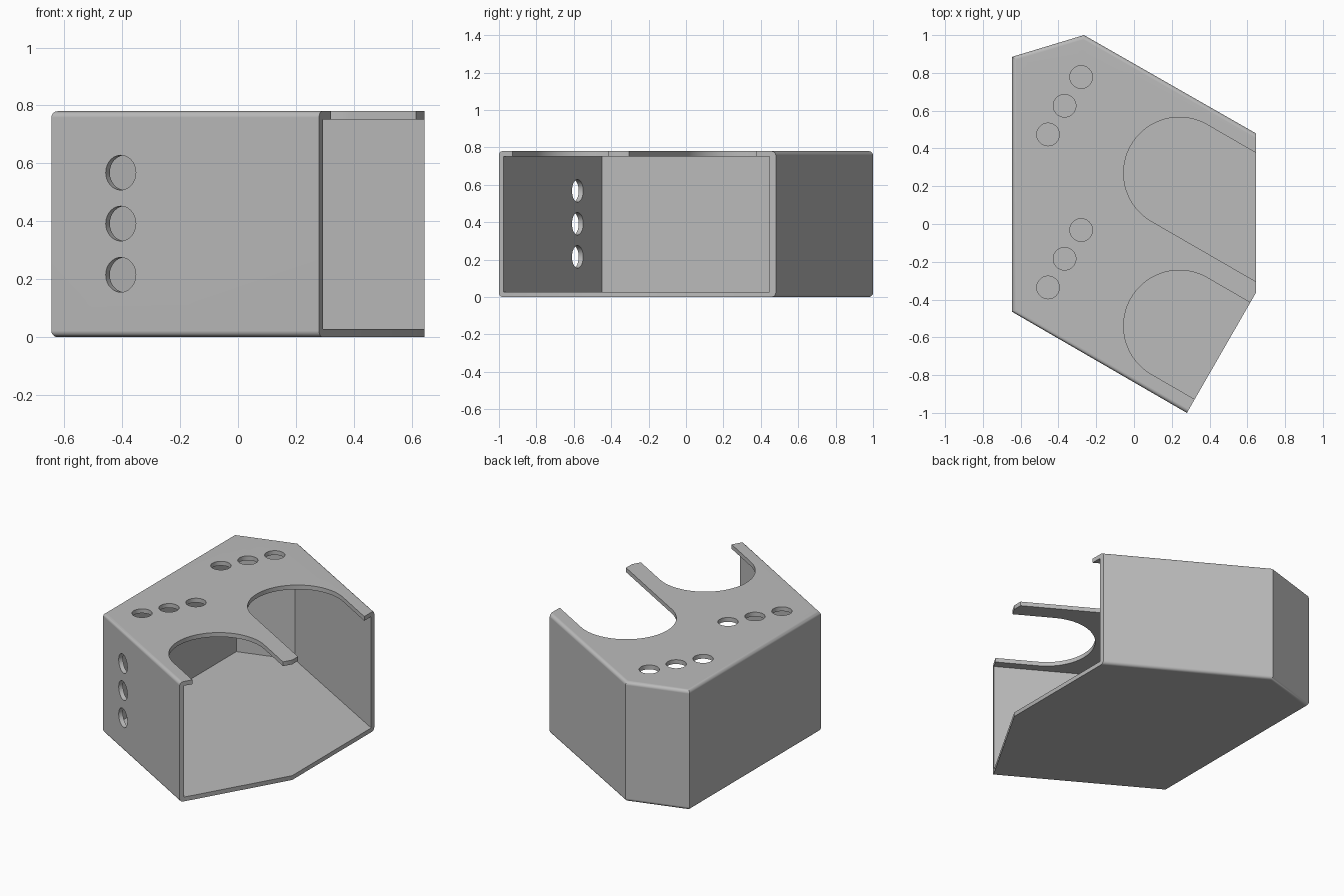
import bpy, bmesh, math
from mathutils import Vector

cube = bpy.data.objects.get("Cube")
if cube:
    bpy.data.objects.remove(cube, do_unlink=True)

HEIGHT, WALL, FILLET = 0.78, 0.028, 0.022
HOLE_R, SLOT_R = 0.06, 0.295

# Plan outline, counter-clockwise; the second and third edges are open
OUTLINE = [Vector(p) for p in (
    (-0.645, -0.465), (0.28, -1.0), (0.645, -0.365),
    (0.645, 0.48), (-0.265, 1.0), (-0.645, 0.885))]
OPEN = (1, 2)
COUNT = len(OUTLINE)

grey = bpy.data.materials.new("plain grey")
grey.use_nodes = True
grey.diffuse_color = (0.5, 0.5, 0.5, 1)
grey.node_tree.nodes["Principled BSDF"].inputs["Base Color"].default_value = (0.5, 0.5, 0.5, 1)


def prism(name, points, z0, z1, fillet=False):
    """Extrude a plan outline between two heights."""
    bm = bmesh.new()
    face = bm.faces.new([bm.verts.new((p[0], p[1], z0)) for p in points])
    result = bmesh.ops.extrude_face_region(bm, geom=[face])
    top = [v for v in result["geom"] if isinstance(v, bmesh.types.BMVert)]
    bmesh.ops.translate(bm, verts=top, vec=(0, 0, z1 - z0))
    bmesh.ops.recalc_face_normals(bm, faces=bm.faces)
    if fillet:
        # Round the top and bottom edges of the closed walls only
        mids = [(points[i] + points[(i + 1) % COUNT]) / 2
                for i in range(COUNT) if i not in OPEN]
        edges = []
        for e in bm.edges:
            mid = (e.verts[0].co + e.verts[1].co) / 2
            if any((mid.xy - m).length < 0.001 for m in mids):
                edges.append(e)
        bmesh.ops.bevel(bm, geom=edges, offset=FILLET, segments=5,
                        profile=0.5, affect='EDGES')
    mesh = bpy.data.meshes.new(name)
    bm.to_mesh(mesh)
    bm.free()
    mesh.materials.append(grey)
    obj = bpy.data.objects.new(name, mesh)
    bpy.context.collection.objects.link(obj)
    return obj


def inset_outline():
    """Move walled edges in by the wall, and open edges well outside."""
    normals, shifts = [], []
    for i in range(COUNT):
        d = (OUTLINE[(i + 1) % COUNT] - OUTLINE[i]).normalized()
        normals.append(Vector((-d.y, d.x)))
        shifts.append(-0.2 if i in OPEN else WALL)
    points = []
    for i, p in enumerate(OUTLINE):
        m, n = normals[i - 1], normals[i]
        a, b = shifts[i - 1], shifts[i]
        det = m.x * n.y - m.y * n.x
        points.append(p + Vector((a * n.y - b * m.y, b * m.x - a * n.x)) / det)
    return points


def slot_outline(x, y):
    """U shape: half circle with straight sides running out of the open edge."""
    out = math.radians(-30)
    arc = [Vector((x + SLOT_R * math.cos(out + a), y + SLOT_R * math.sin(out + a)))
           for a in (math.pi / 2 + math.pi * k / 40 for k in range(41))]
    run = Vector((math.cos(out), math.sin(out))) * 0.9
    return arc + [arc[-1] + run, arc[0] + run]


def circle(x, y):
    return [(x + HOLE_R * math.cos(k * math.tau / 40),
             y + HOLE_R * math.sin(k * math.tau / 40)) for k in range(40)]


housing = prism("housing", OUTLINE, 0, HEIGHT, fillet=True)
cutters = [prism("cavity_cutter", inset_outline(), WALL, HEIGHT - WALL)]

# Two slots and two rows of holes through the top plate
for y in (0.27, -0.54):
    cutters.append(prism("slot_cutter", slot_outline(0.24, y), HEIGHT - 0.1, HEIGHT + 0.1))
    for k in range(3):
        cutters.append(prism("top_hole_cutter",
                             circle(-0.28 - 0.0875 * k, y + 0.508 - 0.152 * k),
                             HEIGHT - 0.1, HEIGHT + 0.1))

# Column of holes through the front wall
along = (OUTLINE[1] - OUTLINE[0]).normalized()
spot = OUTLINE[0] + along * (0.24 / along.x)
for z in (0.215, 0.392, 0.568):
    hole = prism("wall_hole_cutter", circle(0, 0), -0.1, 0.1)
    hole.rotation_euler = (math.pi / 2, 0, math.atan2(along.y, along.x))
    hole.location = (spot.x, spot.y, z)
    cutters.append(hole)

# Cut everything, then shade
bpy.ops.object.select_all(action='DESELECT')
bpy.context.view_layer.objects.active = housing
housing.select_set(True)
for cutter in cutters:
    cutter.hide_render = True
    mod = housing.modifiers.new("cut", 'BOOLEAN')
    mod.operation = 'DIFFERENCE'
    mod.solver = 'EXACT'
    mod.object = cutter
    bpy.ops.object.modifier_apply(modifier=mod.name)
for cutter in cutters:
    bpy.data.objects.remove(cutter, do_unlink=True)

bpy.ops.object.shade_smooth_by_angle(angle=math.radians(30))
weighted = housing.modifiers.new("even shading", 'WEIGHTED_NORMAL')
weighted.keep_sharp = True
